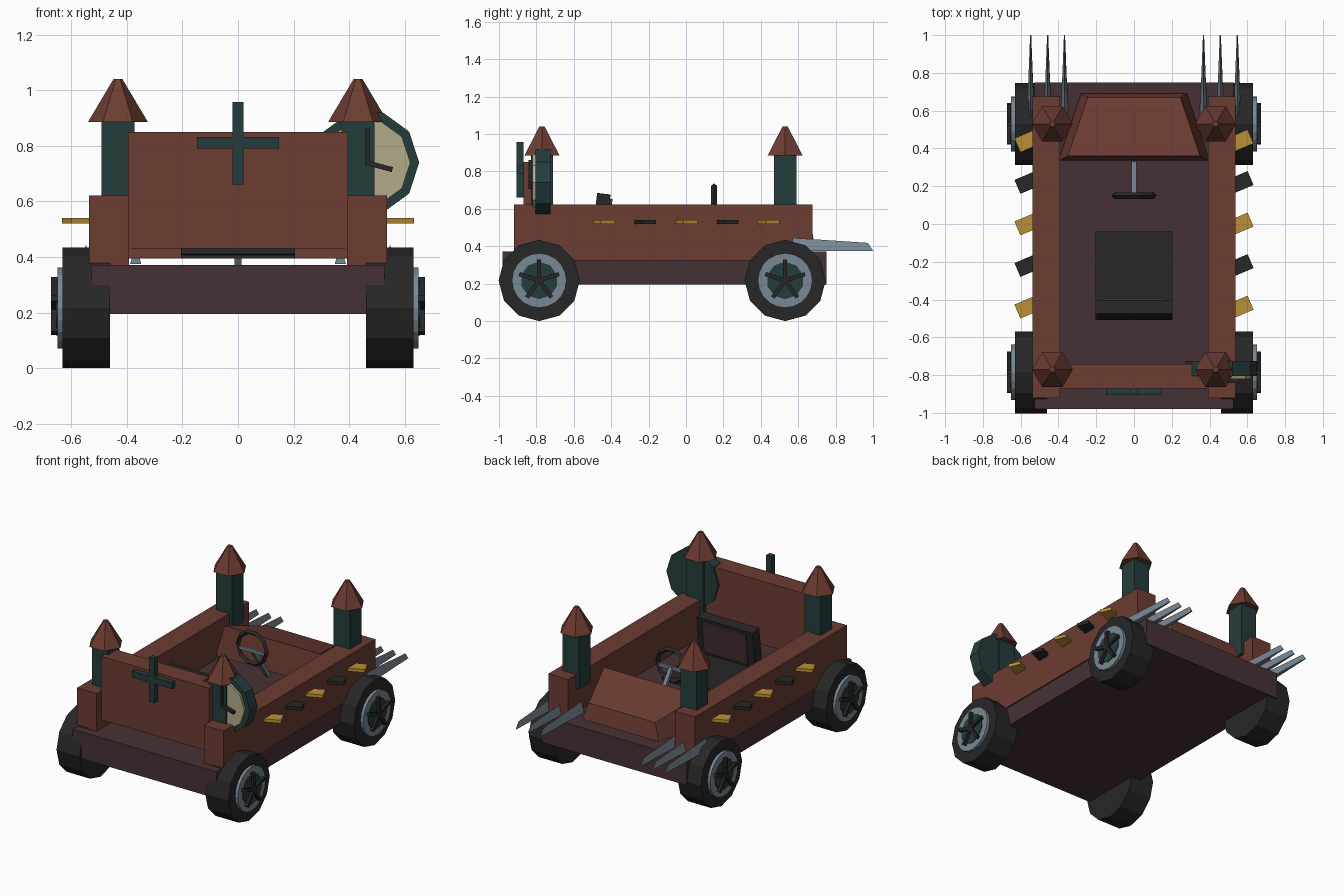
import bpy, bmesh, math
from mathutils import Matrix, Vector

if "Cube" in bpy.data.objects:
    bpy.data.objects.remove(bpy.data.objects["Cube"])


def mat(name, r, g, b):
    m = bpy.data.materials.new(name)
    m.diffuse_color = (r, g, b, 1)
    m.use_nodes = True
    m.node_tree.nodes["Principled BSDF"].inputs["Base Color"].default_value = m.diffuse_color
    return m


BRICK = mat("brick red", 0.150, 0.045, 0.032)
BROWN = mat("dark brown", 0.062, 0.031, 0.035)
TEAL = mat("dark teal", 0.018, 0.046, 0.045)
BLACK = mat("black", 0.020, 0.020, 0.020)
STEEL = mat("steel grey", 0.19, 0.25, 0.30)
GOLD = mat("gold", 0.50, 0.28, 0.038)
CREAM = mat("cream", 0.45, 0.41, 0.26)


def finish(bm, name, material):
    bmesh.ops.recalc_face_normals(bm, faces=bm.faces)
    me = bpy.data.meshes.new(name)
    bm.to_mesh(me)
    bm.free()
    me.materials.append(material)
    ob = bpy.data.objects.new(name, me)
    bpy.context.collection.objects.link(ob)
    return ob


def block(name, material, lo, hi, rot=None):
    """Box between two corners, optionally rotated about its centre."""
    lo, hi = Vector(lo), Vector(hi)
    bm = bmesh.new()
    bmesh.ops.create_cube(bm, size=1)
    bmesh.ops.scale(bm, vec=hi - lo, verts=bm.verts)
    if rot:
        bmesh.ops.rotate(bm, matrix=rot, verts=bm.verts)
    bmesh.ops.translate(bm, vec=(lo + hi) / 2, verts=bm.verts)
    return finish(bm, name, material)


def disc(name, material, centre, axis, r, depth, n, r2=None):
    """Cylinder or cone along an axis; first vertex points along +x, or +y for the x axis."""
    bm = bmesh.new()
    bmesh.ops.create_cone(bm, cap_ends=True, segments=n, radius1=r,
                          radius2=r if r2 is None else r2, depth=depth)
    turn = {"x": Matrix.Rotation(math.pi / 2, 3, "Y"),
            "y": Matrix.Rotation(math.pi / 2, 3, "X"), "z": Matrix.Identity(3)}[axis]
    if n % 4 == 2:  # put a vertex on +x
        bmesh.ops.rotate(bm, matrix=Matrix.Rotation(math.pi / 2, 3, "Z"), verts=bm.verts)
    bmesh.ops.rotate(bm, matrix=turn, verts=bm.verts)
    bmesh.ops.translate(bm, vec=centre, verts=bm.verts)
    return finish(bm, name, material)


def loft(name, material, a, b):
    """Solid joining two matching closed sections."""
    bm = bmesh.new()
    va, vb = [bm.verts.new(p) for p in a], [bm.verts.new(p) for p in b]
    bm.faces.new(va)
    bm.faces.new(vb)
    for i in range(len(a)):
        j = (i + 1) % len(a)
        bm.faces.new((va[i], va[j], vb[j], vb[i]))
    return finish(bm, name, material)


# Chassis and castle walls
block("chassis", BROWN, (-.528, -.98, .195), (.528, .75, .372))
block("front_wall", BRICK, (-.395, -.87, .43), (.395, -.74, .85))
for s in (-1, 1):
    xs = sorted((s * .393, s * .537))
    block("side_wall", BRICK, (xs[0], -.92, .325), (xs[1], .675, .622))

# Engine cover, tapering to the rear and upwards
loft("engine_cover", BRICK,
     [(-.4, .335, .395), (.4, .335, .395), (.28, .69, .395), (-.28, .69, .395)],
     [(-.35, .36, .595), (.35, .36, .595), (.245, .67, .505), (-.245, .67, .505)])

# Corner towers with six-sided roofs
for s in (-1, 1):
    for y in (-.77, .53):
        x = s * .432
        block("tower", TEAL, (x - .06, y - .06, .53), (x + .06, y + .06, .89))
        disc("tower_roof", BRICK, (x, y, .963), "z", .108, .155, 6, .016)

# Cross on the front wall
block("cross_upright", TEAL, (-.02, -.905, .662), (.02, -.87, .958))
block("cross_bar", TEAL, (-.147, -.904, .79), (.147, -.87, .832))

# Clock behind the front right tower
disc("clock_case", TEAL, (.462, -.765, .74), "y", .19, .08, 10)
disc("clock_face", CREAM, (.462, -.81, .74), "y", .158, .02, 10)
block("minute_hand", BLACK, (.457, -.842, .73), (.473, -.82, .862))
block("hour_hand", BLACK, (.462, -.842, .718), (.557, -.82, .736),
      Matrix.Rotation(math.radians(15), 3, "Y"))

# Rear spikes
for s in (-1, 1):
    for x in (.368, .457, .547):
        x *= s
        loft("rear_spike", STEEL,
             [(x - .02, .57, .375), (x + .02, .57, .375), (x, .57, .445)],
             [(x - .003, 1.0, .375), (x + .003, 1.0, .375), (x, .973, .418)])

# Angled side studs, alternating colours
for s in (-1, 1):
    for i in range(5):
        y = -.44 + .22 * i
        block("side_stud", BLACK if i % 2 else GOLD,
              (s * .562 - .06, y - .04, .52), (s * .562 + .06, y + .04, .541),
              Matrix.Rotation(math.radians(23), 3, "Z"))

# Seat with a back leaning slightly forward
block("seat_cushion", BLACK, (-.205, -.49, .395), (.205, -.04, .43))
lean = Matrix.Rotation(math.radians(-7), 3, "X")
block("seat_back", BLACK, (-.205, -.492, .405), (.205, -.42, .682), lean)
block("seat_back_pad", BROWN, (-.16, -.425, .45), (.16, -.405, .655), lean)

# Steering wheel: ten-sided ring, crossbar and column
bm = bmesh.new()
N, M = 10, 4
ring = []
for i in range(N):
    a = 2 * math.pi * i / N
    ring.append([bm.verts.new(((.105 + .015 * math.cos(t)) * math.cos(a),
                               .15 + .017 * math.sin(t),
                               .622 + (.105 + .015 * math.cos(t)) * math.sin(a)))
                 for t in [2 * math.pi * k / M for k in range(M)]])
for i in range(N):
    for k in range(M):
        p, q = ring[i], ring[(i + 1) % N]
        bm.faces.new((p[k], p[(k + 1) % M], q[(k + 1) % M], q[k]))
finish(bm, "steering_wheel", BLACK)
block("steering_crossbar", STEEL, (-.1, .142, .594), (.1, .158, .612))
loft("steering_column", STEEL,
     [(x, .155 + d, .605 + d * .7) for x, d in ((-.012, -.01), (.012, -.01), (.012, .01), (-.012, .01))],
     [(x, .32 + d, .37 + d * .7) for x, d in ((-.012, -.01), (.012, -.01), (.012, .01), (-.012, .01))])

# Wheels: tyre, rim, hub plate and five spokes
for s in (-1, 1):
    for y in (-.785, .53):
        z = .217
        disc("tyre", BLACK, (s * .546, y, z), "x", .217, .17, 12)
        disc("wheel_rim", STEEL, (s * .63, y, z), "x", .146, .04, 20)
        disc("hub_plate", TEAL, (s * .635, y, z), "x", .1, .04, 10)
        for k in range(5):
            a = 2 * math.pi * k / 5
            cy, cz = y + .056 * math.sin(a), z + .056 * math.cos(a)
            block("wheel_spoke", BLACK, (s * .66 - .012, cy - .011, cz - .056),
                  (s * .66 + .012, cy + .011, cz + .056), Matrix.Rotation(-a, 3, "X"))
